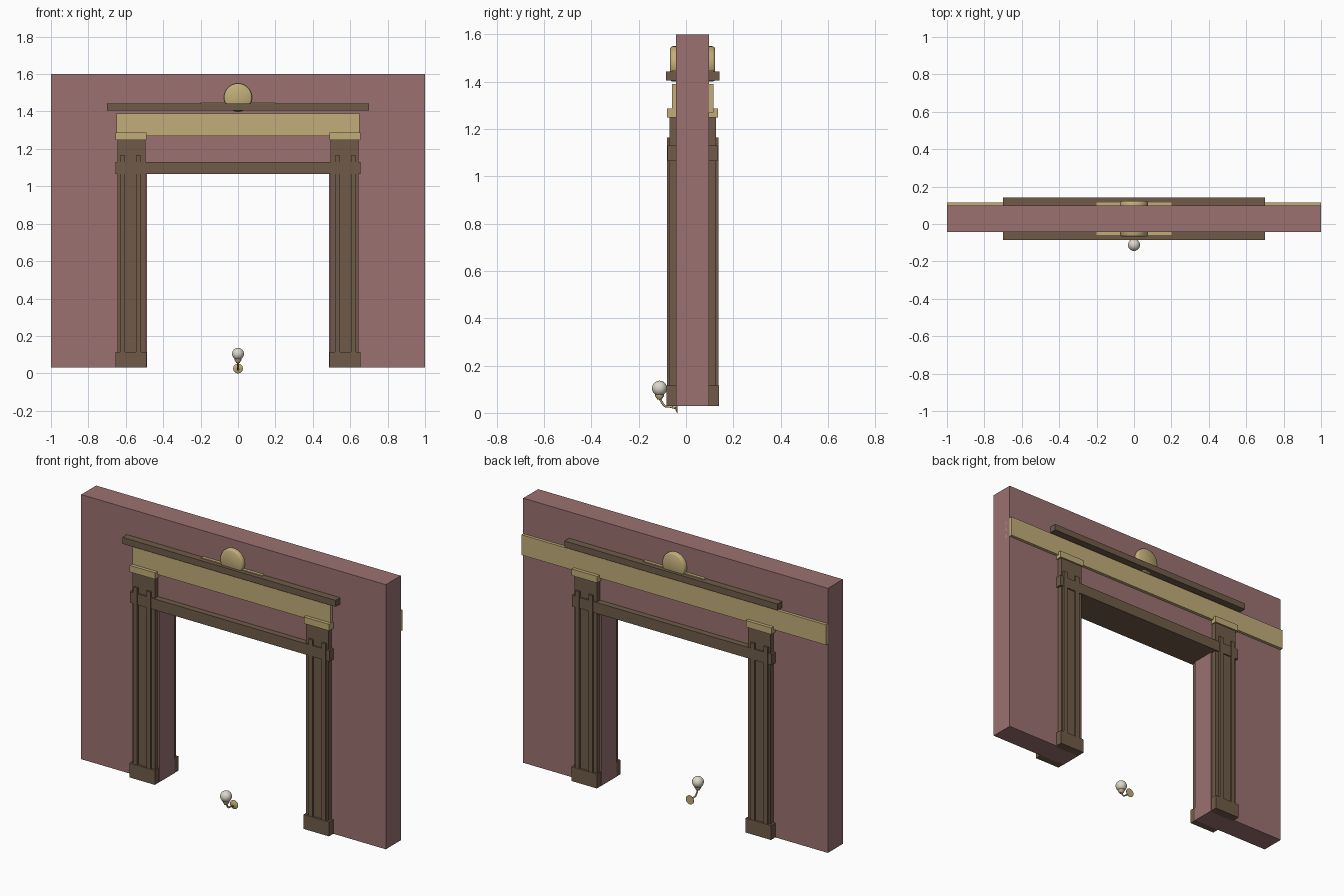
import bpy, bmesh, math
from mathutils import Vector, Matrix

if "Cube" in bpy.data.objects:
    bpy.data.objects.remove(bpy.data.objects["Cube"])


def material(name, color):
    m = bpy.data.materials.new(name)
    m.diffuse_color = (*color, 1)
    m.use_nodes = True
    m.node_tree.nodes["Principled BSDF"].inputs["Base Color"].default_value = m.diffuse_color
    return m


PINK = material("plaster", (0.33, 0.165, 0.165))
BROWN = material("dark_wood", (0.16, 0.105, 0.065))
GOLD = material("brass", (0.54, 0.42, 0.19))
GLASS = material("frosted_glass", (0.72, 0.68, 0.6))
MID = 0.028  # centre plane of the wall thickness


def finish(name, bm, mat, smooth=False):
    bmesh.ops.recalc_face_normals(bm, faces=bm.faces)
    me = bpy.data.meshes.new(name)
    bm.to_mesh(me)
    bm.free()
    me.materials.append(mat)
    ob = bpy.data.objects.new(name, me)
    bpy.context.collection.objects.link(ob)
    if smooth:
        bpy.ops.object.select_all(action='DESELECT')
        ob.select_set(True)
        bpy.context.view_layer.objects.active = ob
        bpy.ops.object.shade_smooth_by_angle(angle=math.radians(40))
    return ob


def box(name, x0, x1, y0, y1, z0, z1, mat):
    bm = bmesh.new()
    bmesh.ops.create_cube(bm, size=1)
    for v in bm.verts:
        v.co = Vector(((x0, x1)[v.co.x > 0], (y0, y1)[v.co.y > 0], (z0, z1)[v.co.z > 0]))
    return finish(name, bm, mat)


def through(name, x0, x1, half, z0, z1, mat):
    """Box running through the wall, projecting equally front and back."""
    return box(name, x0, x1, MID - half, MID + half, z0, z1, mat)


def lathe(name, profile, origin, axis, mat, steps=32):
    """Spin (radius, height) points around an axis."""
    bm = bmesh.new()
    vs = [bm.verts.new((r, 0, h)) for r, h in profile]
    es = [bm.edges.new(p) for p in zip(vs, vs[1:])]
    bmesh.ops.spin(bm, geom=vs + es, cent=(0, 0, 0), axis=(0, 0, 1),
                   angle=2 * math.pi, steps=steps, use_merge=True)
    bmesh.ops.remove_doubles(bm, verts=bm.verts, dist=1e-5)
    rot = Vector((0, 0, 1)).rotation_difference(Vector(axis)).to_matrix().to_4x4()
    bm.transform(Matrix.Translation(origin) @ rot)
    return finish(name, bm, mat, True)


# Wall with door opening, extruded from its outline
bm = bmesh.new()
outline = [(-1, .03), (-1, 1.6), (1, 1.6), (1, .03),
           (.487, .03), (.487, 1.08), (-.487, 1.08), (-.487, .03)]
face = bm.faces.new([bm.verts.new((x, -.042, z)) for x, z in outline])
ext = bmesh.ops.extrude_face_region(bm, geom=[face])
bmesh.ops.translate(bm, vec=(0, .14, 0),
                    verts=[g for g in ext["geom"] if isinstance(g, bmesh.types.BMVert)])
finish("wall", bm, PINK)

# Pilasters on each side, seen front and back
for side, s in (("left", -1), ("right", 1)):
    for face_name, ya, yb in (("front", -.0, -1), ("back", 0, 1)):
        def part(name, xa, xb, proj, z0, z1, mat):
            x0, x1 = sorted((s * xa, s * xb))
            y0, y1 = sorted((MID + yb * .06, MID + yb * proj))
            box(f"{side}_{face_name}_{name}", x0, x1, y0, y1, z0, z1, mat)
        part("plinth", .488, .655, .111, .03, .115, BROWN)
        part("shaft", .495, .643, .0985, .03, 1.25, BROWN)
        part("outer_strip", .605, .632, .109, .1, 1.165, BROWN)
        part("inner_strip", .518, .545, .109, .1, 1.165, BROWN)
        part("capital", .488, .655, .108, 1.248, 1.287, GOLD)

# Lintel, friezes and mantel shelf
through("lintel", -.655, .655, .106, 1.065, 1.13, BROWN)
box("front_frieze", -.65, .65, -.06, 0, 1.27, 1.39, GOLD)
box("back_frieze", -1, 1, .06, .116, 1.27, 1.39, GOLD)
through("mantel_shelf", -.7, .7, .113, 1.405, 1.443, BROWN)

# Round medallion and thin strip above the shelf
through("medallion_strip", -.2, .2, .088, 1.41, 1.448, GOLD)
lathe("medallion", [(0, -.095), (.066, -.095), (.072, -.091), (.075, -.084),
                    (.075, .084), (.072, .091), (.066, .095), (0, .095)],
      (0, MID, 1.475), (0, 1, 0), GOLD, 40)

# Lamp: wall rose, bent arm, cup and glass globe
lathe("lamp_rose", [(0, 0), (.026, 0), (.026, .003), (.018, .008), (0, .01)],
      (0, -.035, .026), (0, -1, 0), GOLD)
cu = bpy.data.curves.new("lamp_arm", 'CURVE')
cu.dimensions = '3D'
cu.bevel_depth = .0045
cu.bevel_resolution = 2
cu.use_fill_caps = True
sp = cu.splines.new('POLY')
path = [(-.036, .018), (-.065, .026), (-.088, .028), (-.097, .036), (-.112, .062)]
sp.points.add(len(path) - 1)
for p, (y, z) in zip(sp.points, path):
    p.co = (0, y, z, 1)
cu.materials.append(GOLD)
bpy.context.collection.objects.link(bpy.data.objects.new("lamp_arm", cu))
lathe("lamp_cup", [(0, .056), (.009, .056), (.013, .062), (.018, .07), (.018, .08), (0, .08)],
      (0, -.112, 0), (0, 0, 1), GOLD, 24)
bm = bmesh.new()
bmesh.ops.create_uvsphere(bm, u_segments=32, v_segments=16, radius=.032,
                          matrix=Matrix.Translation((0, -.112, .104)))
finish("lamp_globe", bm, GLASS, True)
